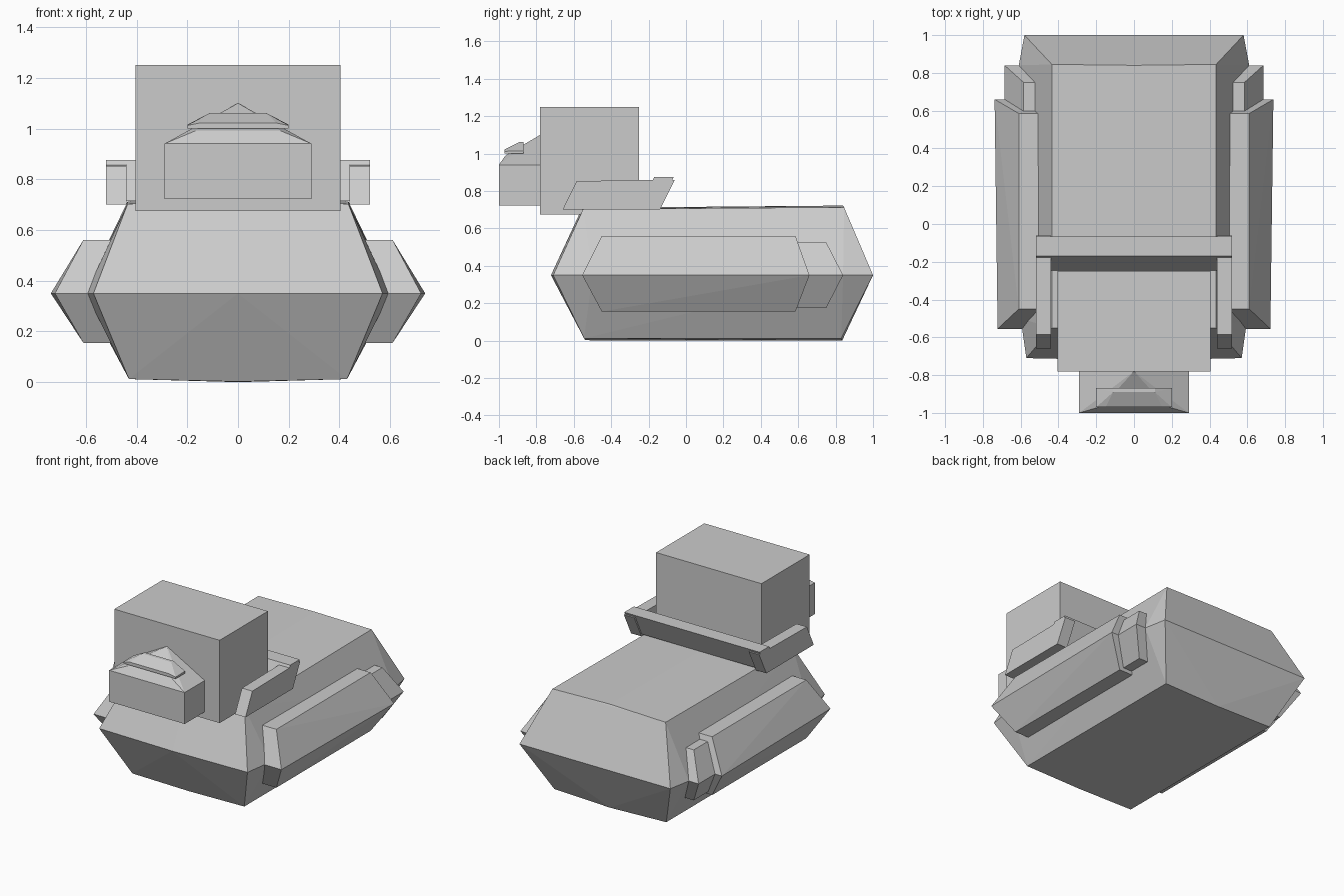
import bpy, bmesh, math

if "Cube" in bpy.data.objects:
    bpy.data.objects.remove(bpy.data.objects["Cube"])


def convex(name, points, mirror=True):
    """Flat-faced solid wrapped round points, mirrored in x if asked."""
    bm = bmesh.new()
    pts = set(points)
    if mirror:
        pts |= {(-x, y, z) for x, y, z in points}
    for p in pts:
        bm.verts.new(p)
    bmesh.ops.convex_hull(bm, input=bm.verts[:])
    bmesh.ops.dissolve_limit(bm, angle_limit=math.radians(0.5),
                             verts=bm.verts[:], edges=bm.edges[:])
    bmesh.ops.recalc_face_normals(bm, faces=bm.faces[:])
    mesh = bpy.data.meshes.new(name)
    bm.to_mesh(mesh)
    bm.free()
    ob = bpy.data.objects.new(name, mesh)
    bpy.context.collection.objects.link(ob)
    return ob


def extrude_x(profile, x0, x1):
    return [(x, y, z) for x in (x0, x1) for y, z in profile]


def pod(name, y0, y1, cut, z0, z1, x_top, x_mid, side, front_x):
    """Hexagonal side block with a pointed outer edge."""
    half = []
    for x_in in (0.48, x_top):
        for z in (z0, z1):
            half += [(x_in, y0 + 0.105, z), (x_in, y1 - cut, z)]
    half += [(0.48, y0, 0.35), (front_x, y0, 0.35),
             (0.48, y1, 0.35), (x_mid, y1, 0.35)]
    return convex(name, [(side * x, y, z) for x, y, z in half], False)


# Main hull: widest at mid height, slightly crowned top and bottom
convex("hull", [
    (0.58, 1.0, 0.35), (0.61, 0.84, 0.35), (0.60, -0.5, 0.35),
    (0.57, -0.71, 0.35), (0.0, -0.722, 0.35), (0.0, 1.0, 0.35),
    (0.435, 0.845, 0.713), (0.435, -0.55, 0.703),
    (0.0, 0.84, 0.722), (0.0, -0.555, 0.71),
    (0.43, -0.545, 0.012), (0.43, 0.83, 0.012),
    (0.0, -0.54, 0.002), (0.0, 0.835, 0.0),
])

# Side pods, small rear pods and bracket arms
arm = [(-0.66, 0.70), (-0.585, 0.853), (-0.06, 0.86), (-0.14, 0.70)]
for side, label in ((-1, "left"), (1, "right")):
    pod(label + "_side_pod", -0.555, 0.66, 0.075, 0.155, 0.56,
        0.61, 0.738, side, 0.722)
    pod(label + "_rear_pod", 0.30, 0.84, 0.09, 0.175, 0.525,
        0.585, 0.685, side, 0.685)
    convex(label + "_bracket_arm", extrude_x(arm, side * 0.44, side * 0.52), False)

# Slanted cross bar joining the arms
convex("bracket_bar", extrude_x(
    [(-0.245, 0.715), (-0.17, 0.875), (-0.065, 0.875), (-0.142, 0.715)], -0.52, 0.52))

# Head and snout
convex("head", extrude_x(
    [(-0.78, 0.675), (-0.78, 1.25), (-0.25, 1.25), (-0.25, 0.675)], -0.405, 0.405))
convex("snout", extrude_x(
    [(-1.0, 0.722), (-1.0, 0.94), (-0.78, 0.94), (-0.78, 0.722)], -0.29, 0.29))

# Sloping roof of the snout, rising to a peak at the head
convex("snout_roof", [
    (0.29, -1.0, 0.94), (0.29, -0.78, 0.94),
    (0.17, -0.965, 0.99), (0.13, -0.92, 1.01),
    (0.15, -0.78, 1.01), (0.0, -0.78, 1.10),
])

# Thin visor plate resting on the roof
convex("visor_plate", [
    (0.20, -0.97, 1.0), (0.20, -0.97, 1.012),
    (0.20, -0.868, 1.0), (0.20, -0.868, 1.015),
    (0.15, -0.97, 1.022), (0.11, -0.89, 1.062), (0.11, -0.868, 1.062),
])
